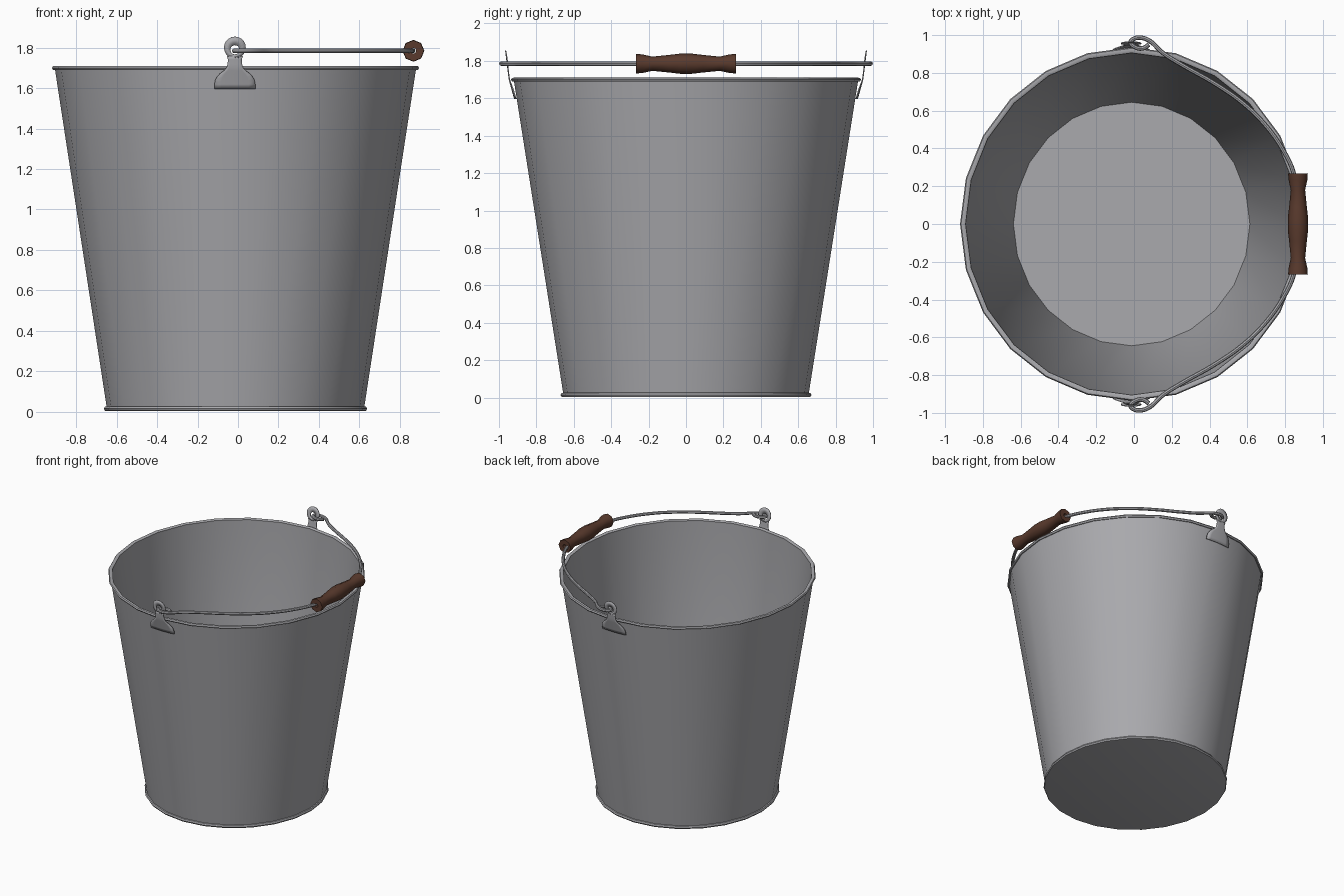
import bpy, bmesh, math

if "Cube" in bpy.data.objects:
    bpy.data.objects.remove(bpy.data.objects["Cube"])

CX, SY, SIDES = -0.0125, 1.03, 24   # bucket centre, slight y stretch, facets


def material(name, rgb):
    m = bpy.data.materials.new(name)
    m.diffuse_color = (*rgb, 1)
    m.use_nodes = True
    m.node_tree.nodes["Principled BSDF"].inputs["Base Color"].default_value = m.diffuse_color
    return m


steel = material("galvanised grey", (0.40, 0.40, 0.42))
wood = material("brown wood", (0.10, 0.042, 0.026))


def finish(obj, mat, angle=40):
    obj.data.materials.append(mat)
    bpy.ops.object.select_all(action='DESELECT')
    obj.select_set(True)
    bpy.context.view_layer.objects.active = obj
    bpy.ops.object.shade_smooth_by_angle(angle=math.radians(angle))


def from_bmesh(name, bm, mat, angle=40):
    bmesh.ops.remove_doubles(bm, verts=bm.verts, dist=1e-5)
    bmesh.ops.recalc_face_normals(bm, faces=bm.faces)
    me = bpy.data.meshes.new(name)
    bm.to_mesh(me)
    bm.free()
    obj = bpy.data.objects.new(name, me)
    bpy.context.collection.objects.link(obj)
    finish(obj, mat, angle)
    return obj


def lathe(name, profile, n, place, mat, closed=False, angle=40):
    """Revolve (radius, height) points; place maps to world coordinates."""
    bm = bmesh.new()
    rings = [[bm.verts.new(place(r, 2 * math.pi * i / n, h)) for i in range(n)]
             for r, h in profile]
    pairs = list(zip(rings, rings[1:]))
    if closed:
        pairs.append((rings[-1], rings[0]))
    for a, b in pairs:
        for i in range(n):
            j = (i + 1) % n
            bm.faces.new((a[i], a[j], b[j], b[i]))
    if not closed:
        bm.faces.new(rings[0])
        bm.faces.new(rings[-1])
    return from_bmesh(name, bm, mat, angle)


# Bucket: underside, foot bead, wall, rolled rim, inside wall, floor
profile = [(0.638, 0.002), (0.646, 0.004), (0.651, 0.014), (0.646, 0.024),
           (0.638, 0.026), (0.893, 1.692),
           (0.902, 1.690), (0.9085, 1.700), (0.903, 1.709), (0.889, 1.711),
           (0.879, 1.705), (0.880, 1.694), (0.626, 0.022)]
lathe("bucket", profile, SIDES,
      lambda r, a, h: (CX + r * math.cos(a), SY * r * math.sin(a), h), steel)

# Handle grip: eight-sided turned wood along y
grip = [(0.014, -0.268), (0.052, -0.268), (0.050, -0.235), (0.038, -0.18),
        (0.047, -0.09), (0.054, -0.03), (0.054, 0.03), (0.047, 0.09),
        (0.038, 0.18), (0.050, 0.235), (0.052, 0.268), (0.014, 0.268)]
lathe("handle_grip", grip, 8,
      lambda r, a, h: (0.868 + r * math.cos(a), h, 1.785 + r * math.sin(a)),
      wood, closed=True, angle=50)

# Wire handle with a hooked curl at each end
half = [(0.08, 0.950), (0.045, 0.930), (0.005, 0.937), (-0.018, 0.962),
        (0.0, 0.981), (0.04, 0.986), (0.085, 0.968), (0.15, 0.908),
        (0.24, 0.850), (0.43, 0.742), (0.57, 0.645), (0.69, 0.53),
        (0.79, 0.39), (0.845, 0.27), (0.862, 0.14)]
path = half + [(0.866, 0)] + [(x, -y) for x, y in reversed(half)]
cu = bpy.data.curves.new("handle_wire", 'CURVE')
cu.dimensions = '3D'
cu.bevel_depth, cu.bevel_resolution, cu.resolution_u = 0.012, 2, 4
cu.use_fill_caps = True
sp = cu.splines.new('BEZIER')
sp.bezier_points.add(len(path) - 1)
for p, (x, y) in zip(sp.bezier_points, path):
    p.co = (x, y, 1.785)
    p.handle_left_type = p.handle_right_type = 'AUTO'
wire = bpy.data.objects.new("handle_wire", cu)
bpy.context.collection.objects.link(wire)
bpy.ops.object.select_all(action='DESELECT')
wire.select_set(True)
bpy.context.view_layer.objects.active = wire
bpy.ops.object.convert(target='MESH')
finish(bpy.context.object, steel)


# Lugs: flared plate following the wall, neck, and an eye for the wire
def lug_point(x, z, side):
    if z < 1.70:
        y = 0.916 + (z - 1.597) * 0.28
    else:
        y = 0.945 + (z - 1.70) * 0.125
    return (CX - 0.003 + x, side * y * math.sqrt(1 - (x / 0.85) ** 2), z)


def lug(name, side):
    bm = bmesh.new()
    rows = [(1.597, 0.101), (1.620, 0.101), (1.640, 0.097), (1.657, 0.088),
            (1.673, 0.073), (1.688, 0.053), (1.702, 0.041), (1.72, 0.036),
            (1.742, 0.034), (1.760, 0.040)]
    cols = 6
    grid = [[bm.verts.new(lug_point(w * (2 * i / cols - 1), z, side))
             for i in range(cols + 1)] for z, w in rows]
    for a, b in zip(grid, grid[1:]):
        for i in range(cols):
            bm.faces.new((a[i], a[i + 1], b[i + 1], b[i]))
    n = 20
    eye = [[bm.verts.new(lug_point(r * math.cos(2 * math.pi * i / n),
                                   c + r * math.sin(2 * math.pi * i / n), side))
            for i in range(n)] for r, c in ((0.054, 1.801), (0.023, 1.790))]
    for i in range(n):
        j = (i + 1) % n
        bm.faces.new((eye[0][i], eye[0][j], eye[1][j], eye[1][i]))
    obj = from_bmesh(name, bm, steel)
    mod = obj.modifiers.new("thickness", 'SOLIDIFY')
    mod.thickness, mod.offset = 0.006, 0


lug("front_lug", -1)
lug("back_lug", 1)
